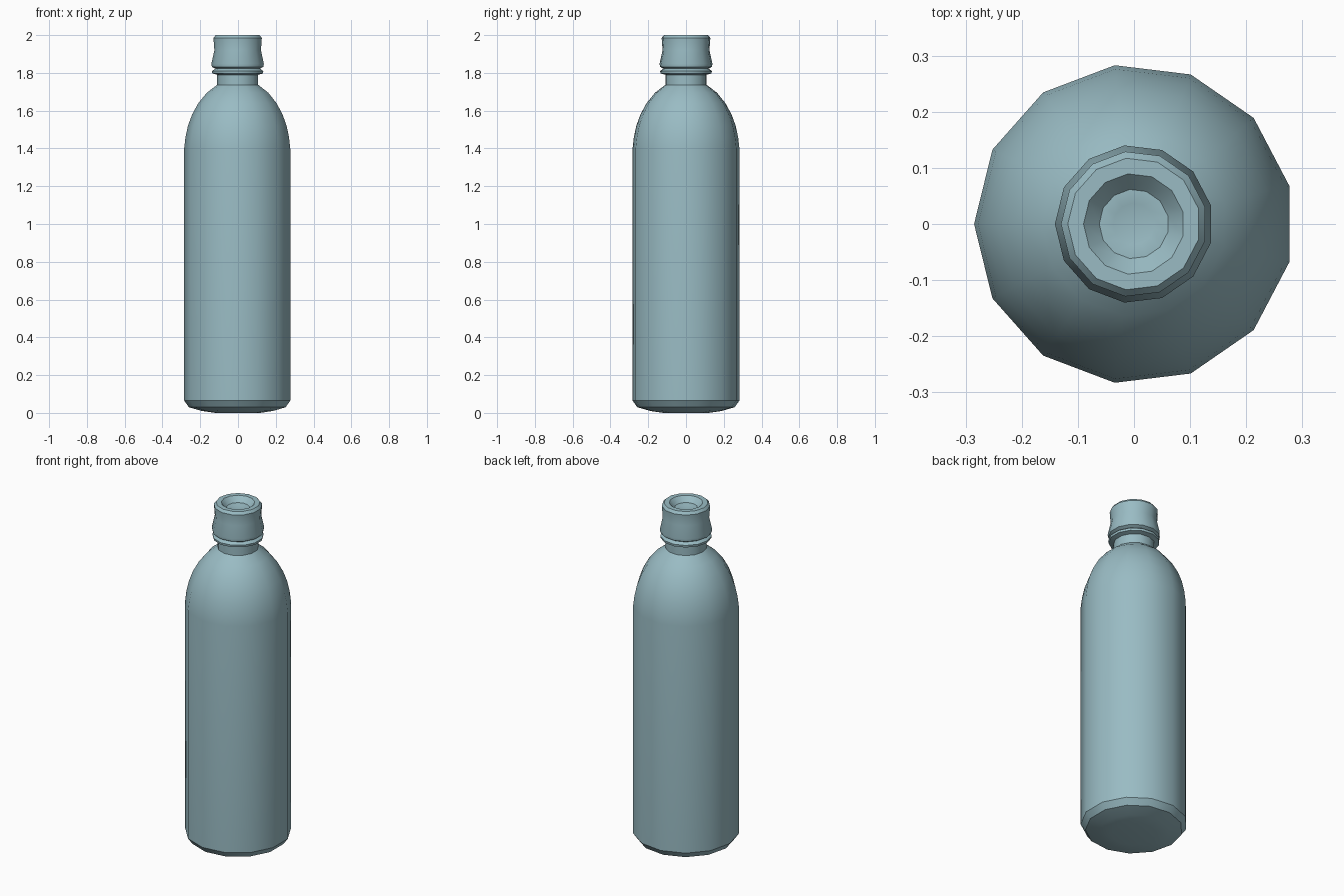
import bpy, bmesh, math

SIDES = 13

cube = bpy.data.objects.get("Cube")
if cube:
    bpy.data.objects.remove(cube)

# Single flat colour
mat = bpy.data.materials.new("pale blue grey")
mat.use_nodes = True
colour = (0.32, 0.50, 0.55, 1)
mat.diffuse_color = colour
mat.node_tree.nodes["Principled BSDF"].inputs["Base Color"].default_value = colour


def lathe(name, profile):
    """Spin (radius, height) points round z; a zero radius closes an end."""
    bm = bmesh.new()
    rings = []
    for r, z in profile:
        if r == 0:
            rings.append([bm.verts.new((0, 0, z))] * SIDES)
            continue
        angles = [math.pi + math.tau * i / SIDES for i in range(SIDES)]
        rings.append([bm.verts.new((r * math.cos(a), r * math.sin(a), z)) for a in angles])
    for low, high in zip(rings, rings[1:]):
        for i in range(SIDES):
            j = (i + 1) % SIDES
            corners = dict.fromkeys((low[i], low[j], high[j], high[i]))
            bm.faces.new(list(corners))
    mesh = bpy.data.meshes.new(name)
    bm.to_mesh(mesh)
    bm.free()
    mesh.materials.append(mat)
    obj = bpy.data.objects.new(name, mesh)
    bpy.context.collection.objects.link(obj)
    bpy.ops.object.select_all(action="DESELECT")
    obj.select_set(True)
    bpy.context.view_layer.objects.active = obj
    bpy.ops.object.shade_smooth_by_angle(angle=math.radians(32))
    return obj


# Rounded base, straight wall, domed shoulder and neck
base = [(0, 0.005), (0.12, 0), (0.19, 0.01), (0.26, 0.03), (0.285, 0.065)]
shoulder = [(0.285, 1.40), (0.278, 1.46), (0.265, 1.52), (0.243, 1.58),
            (0.21, 1.64), (0.165, 1.695), (0.11, 1.737)]
neck = [(0.11, 1.79)]
lathe("bottle_body", base + shoulder + neck)

# Collar ring, flared cap and stepped recess in its top
collar = [(0.11, 1.79), (0.136, 1.797), (0.138, 1.81), (0.12, 1.822)]
cap = [(0.138, 1.832), (0.141, 1.848), (0.125, 1.92), (0.13, 1.985), (0.118, 2.0)]
recess = [(0.09, 2.0), (0.062, 1.97), (0.037, 1.97), (0, 1.955)]
lathe("cap", collar + cap + recess)
